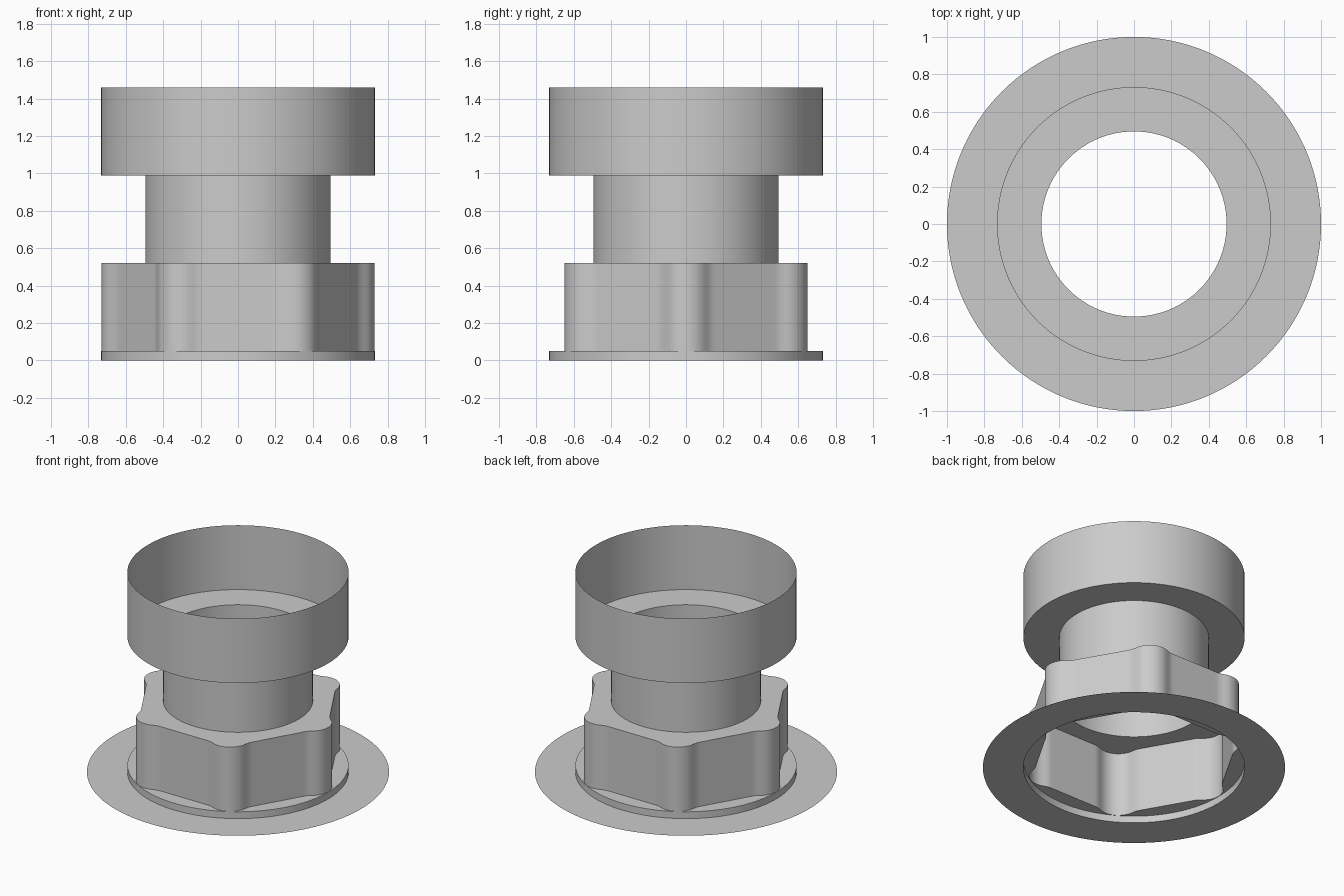
import bpy, bmesh, math

if "Cube" in bpy.data.objects:
    bpy.data.objects.remove(bpy.data.objects["Cube"])

N = 192                                   # samples around the axis
R_OUT, R_RIM, R_NECK = 1.0, 0.732, 0.495  # flange, rim/cup and neck radii
Z_RIM, Z_NUT, Z_NECK, Z_TOP = 0.05, 0.52, 0.99, 1.46

grey = bpy.data.materials.new("plain grey")
grey.diffuse_color = (0.6, 0.6, 0.6, 1)
grey.use_nodes = True
grey.node_tree.nodes["Principled BSDF"].inputs["Base Color"].default_value = grey.diffuse_color


def circle(r):
    return lambda a: r


# Six-lobed nut outline: flats, rounded corner lobes, concave fillets between
LOBE, FILLET, FLAT = 0.134, 0.10, 0.627
CENTRE = 0.73 - LOBE
H = math.radians(30)
TILT = math.acos((FLAT + FILLET - CENTRE * math.cos(H)) / (LOBE + FILLET))
T = CENTRE * math.sin(H) - (LOBE + FILLET) * math.sin(TILT)
F_R, F_A = math.hypot(FLAT + FILLET, T), H - math.atan2(T, FLAT + FILLET)
FLAT_START = H - math.atan2(T, FLAT)
LOBE_DIR = H + TILT
LOBE_END = math.atan2(LOBE * math.sin(LOBE_DIR),
                      CENTRE + LOBE * math.cos(LOBE_DIR))


def nut(a):
    a = a % (2 * H)
    a = min(a, 2 * H - a)
    if a <= LOBE_END:
        return CENTRE * math.cos(a) + math.sqrt(LOBE**2 - (CENTRE * math.sin(a))**2)
    if a < FLAT_START:
        b = a - F_A
        return F_R * math.cos(b) - math.sqrt(max(0, FILLET**2 - (F_R * math.sin(b))**2))
    return FLAT / math.cos(H - a)


def shell(name, *rings):
    """Thin open surface through rings given as (outline, height)."""
    bm = bmesh.new()
    loops = []
    for outline, z in rings:
        loop = []
        for i in range(N):
            a = 2 * math.pi * i / N
            r = outline(a)
            loop.append(bm.verts.new((r * math.cos(a), r * math.sin(a), z)))
        loops.append(loop)
    for lo, hi in zip(loops, loops[1:]):
        for i in range(N):
            j = (i + 1) % N
            bm.faces.new((lo[i], lo[j], hi[j], hi[i]))
    mesh = bpy.data.meshes.new(name)
    bm.to_mesh(mesh)
    bm.free()
    mesh.materials.append(grey)
    ob = bpy.data.objects.new(name, mesh)
    bpy.context.collection.objects.link(ob)
    bpy.ops.object.select_all(action='DESELECT')
    ob.select_set(True)
    bpy.context.view_layer.objects.active = ob
    bpy.ops.object.shade_smooth_by_angle(angle=math.radians(35))
    return ob


# Flat base flange with its low raised rim
shell("base_flange", (circle(R_OUT), 0), (circle(R_RIM), 0), (circle(R_RIM), Z_RIM))
# Ledge, lobed nut wall and its top shoulder
shell("lobed_nut", (circle(R_RIM), Z_RIM), (nut, Z_RIM), (nut, Z_NUT),
      (circle(R_NECK), Z_NUT))
# Narrow neck tube
shell("neck", (circle(R_NECK), Z_NUT), (circle(R_NECK), Z_NECK))
# Open cup with ring-shaped floor
shell("top_cup", (circle(R_NECK), Z_NECK), (circle(R_RIM), Z_NECK),
      (circle(R_RIM), Z_TOP))
